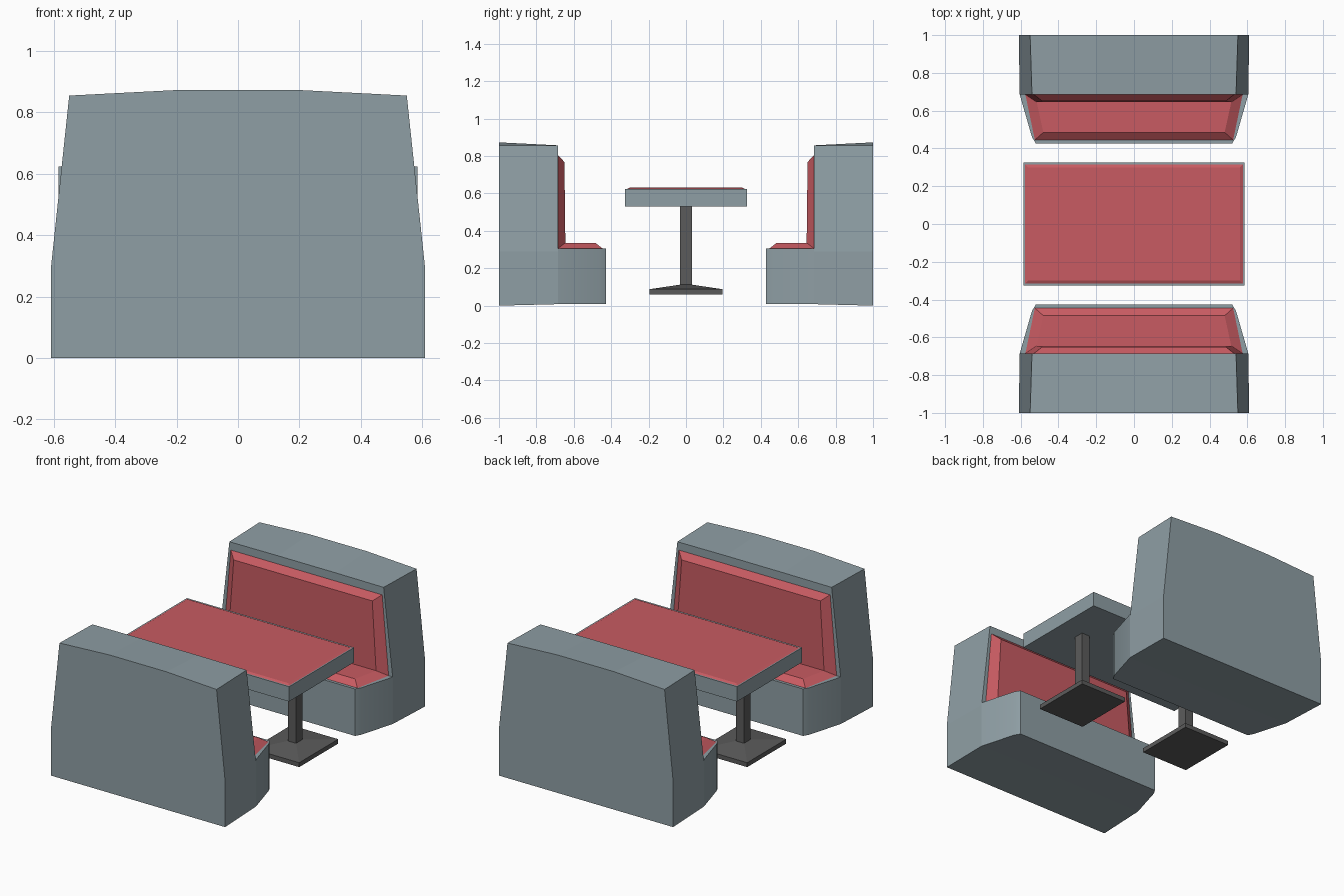
import bpy, bmesh, math

if "Cube" in bpy.data.objects:
    bpy.data.objects.remove(bpy.data.objects["Cube"])


def material(name, rgb):
    m = bpy.data.materials.new(name)
    m.diffuse_color = (*rgb, 1)
    m.use_nodes = True
    m.node_tree.nodes["Principled BSDF"].inputs["Base Color"].default_value = m.diffuse_color
    return m


GREY = material("blue_grey", (0.275, 0.345, 0.375))
RED = material("soft_red", (0.58, 0.105, 0.122))
DARK = material("dark_metal", (0.105, 0.105, 0.105))


def loft(name, rings, mat, mirror=None, smooth=None):
    """Join rings of equal point count into a closed solid."""
    bm = bmesh.new()
    loops = [[bm.verts.new(p) for p in r] for r in rings]
    n = len(loops[0])
    for a, b in zip(loops, loops[1:]):
        for i in range(n):
            j = (i + 1) % n
            bm.faces.new((a[i], a[j], b[j], b[i]))
    bm.faces.new(loops[0])
    bm.faces.new(loops[-1])
    bmesh.ops.recalc_face_normals(bm, faces=bm.faces)
    if smooth:
        for f in bm.faces:
            f.smooth = True
        for e in bm.edges:
            e.smooth = e.calc_face_angle(0) < math.radians(smooth)
    me = bpy.data.meshes.new(name)
    bm.to_mesh(me)
    bm.free()
    me.materials.append(mat)
    ob = bpy.data.objects.new(name, me)
    bpy.context.collection.objects.link(ob)
    if mirror is not None:
        mod = ob.modifiers.new("mirror", 'MIRROR')
        mod.use_axis = [k == mirror for k in range(3)]
        mod.use_mirror_merge = False
    return ob


def rect(hx, hy, z, cx=0):
    return [(cx - hx, -hy, z), (cx + hx, -hy, z), (cx + hx, hy, z), (cx - hx, hy, z)]


# backrests: tapered outline, arched along the outer top edge
def back_ring(y, z0, foot, top, arch):
    half = [(foot, z0), (foot, 0.29), (top, 0.855), (0.2, arch)]
    return [(x, y, z) for x, z in half] + [(-x, y, z) for x, z in reversed(half)]


loft("bench_backrest", [back_ring(-1.0, 0.0, 0.61, 0.55, 0.873),
                        back_ring(-0.685, 0.008, 0.605, 0.54, 0.857)], GREY, mirror=1)

# seat boxes with clipped front corners
plan = [(0.605, -0.685), (0.54, -0.46), (0.52, -0.427)]
plan += [(-x, y) for x, y in reversed(plan)]
loft("bench_seat", [[(x, y, z) for x, y in plan] for z in (0.008, 0.305)],
     GREY, mirror=1, smooth=25)

# bevelled cushions meeting at a mitred corner
loft("seat_cushion",
     [[(-0.575, -0.685, 0.305), (0.575, -0.685, 0.305), (0.525, -0.445, 0.305), (-0.525, -0.445, 0.305)],
      [(-0.515, -0.645, 0.336), (0.515, -0.645, 0.336), (0.48, -0.485, 0.336), (-0.48, -0.485, 0.336)]],
     RED, mirror=1)
loft("back_cushion",
     [[(-0.575, -0.685, 0.305), (0.575, -0.685, 0.305), (0.53, -0.685, 0.805), (-0.53, -0.685, 0.805)],
      [(-0.515, -0.645, 0.336), (0.515, -0.645, 0.336), (0.485, -0.65, 0.768), (-0.485, -0.65, 0.768)]],
     RED, mirror=1)

# table top with raised panel
loft("table_top", [rect(0.585, 0.325, 0.53), rect(0.585, 0.325, 0.624)], GREY)
loft("table_panel", [rect(0.577, 0.315, 0.624), rect(0.562, 0.3, 0.631)], RED)

# two pedestals: foot plate, sloped collar and square post
loft("table_pedestal", [rect(0.165, 0.195, 0.06, 0.4), rect(0.165, 0.195, 0.088, 0.4),
                        rect(0.029, 0.032, 0.112, 0.4), rect(0.029, 0.032, 0.53, 0.4)],
     DARK, mirror=0)
